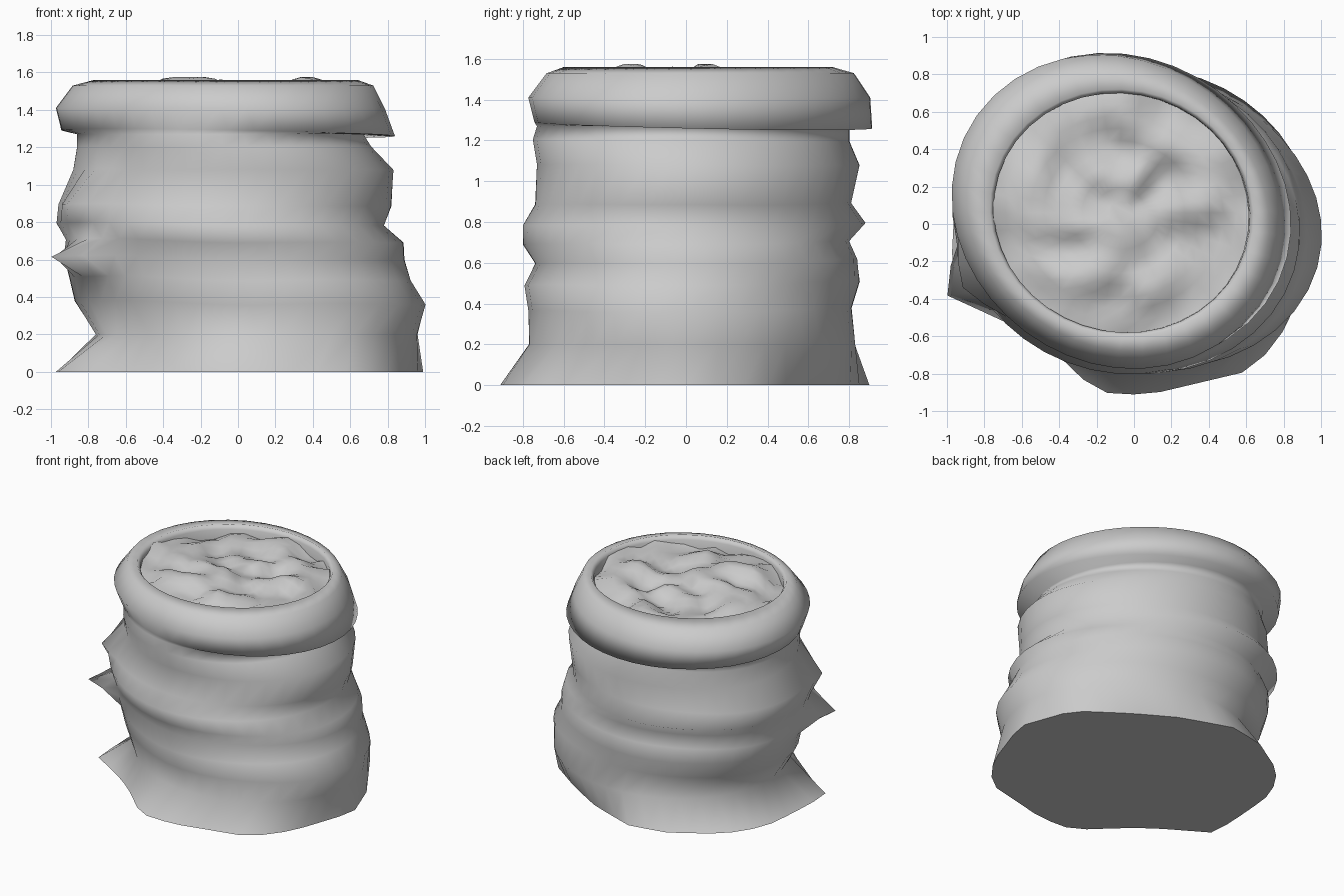
import bpy, bmesh, math
from mathutils import Vector, noise

if "Cube" in bpy.data.objects:
    bpy.data.objects.remove(bpy.data.objects["Cube"])

N = 40
ANGLES = [2 * math.pi * i / N for i in range(N)]


def oval(z, x0, x1, y0, y1, tilt=0.0, spikes=(), skew=0.03):
    """Ring with separate extents; tilt lowers the back-right edge, skew stretches it diagonally."""
    cx, cy = (x0 + x1) / 2, (y0 + y1) / 2
    ring = []
    for a in ANGLES:
        k = 1.0 - skew * math.sin(2 * a)
        for deg, width, amount in spikes:
            d = abs((math.degrees(a) - deg + 180) % 360 - 180)
            k += amount * max(0, 1 - d / width)
        ring.append(Vector((cx + (x1 - x0) / 2 * math.cos(a) * k,
                            cy + (y1 - y0) / 2 * math.sin(a) * k,
                            z - tilt * math.cos(a - math.pi / 4))))
    return ring


def outline_ring(z, pts):
    """Ring sampled from an irregular polygon around the origin."""
    ring = []
    for a in ANGLES:
        d = Vector((math.cos(a), math.sin(a)))
        for p, q in zip(pts, pts[1:] + pts[:1]):
            p, q = Vector(p), Vector(q)
            e = q - p
            den = d.x * e.y - d.y * e.x
            if abs(den) < 1e-9:
                continue
            t = (p.x * e.y - p.y * e.x) / den
            s = (p.x * d.y - p.y * d.x) / den
            if t > 0 and -1e-6 <= s <= 1 + 1e-6:
                ring.append(Vector((d.x * t, d.y * t, z)))
                break
    return ring


def loft(name, rings, cap_start=False, cap_end=False, angle=180):
    bm = bmesh.new()
    vs = [[bm.verts.new(v) for v in r] for r in rings]
    for a, b in zip(vs, vs[1:]):
        for i in range(N):
            j = (i + 1) % N
            bm.faces.new((a[i], a[j], b[j], b[i]))
    if cap_start:  # separate vertices keep the bottom edge crisp
        bm.faces.new([bm.verts.new(v) for v in reversed(rings[0])])
    if cap_end:
        bm.faces.new(vs[-1])
    me = bpy.data.meshes.new(name)
    bm.to_mesh(me)
    bm.free()
    ob = bpy.data.objects.new(name, me)
    bpy.context.collection.objects.link(ob)
    bpy.ops.object.select_all(action='DESELECT')
    ob.select_set(True)
    bpy.context.view_layer.objects.active = ob
    bpy.ops.object.shade_smooth_by_angle(angle=math.radians(angle))
    return ob


# Creased cloth body with a flared, uneven foot
foot = [(0.99, 0.0), (0.86, 0.36), (0.52, 0.60), (0.23, 0.77), (-0.14, 0.90),
        (-0.42, 0.85), (-0.76, 0.64), (-0.93, 0.38), (-0.96, 0.10), (-0.98, -0.30),
        (-0.62, -0.52), (-0.45, -0.66), (-0.20, -0.90), (0.07, -0.915),
        (0.64, -0.78), (0.83, -0.53), (0.97, -0.13)]
body = [outline_ring(0, foot),
        oval(0.20, -0.76, 0.96, -0.77, 0.83),
        oval(0.37, -0.87, 1.00, -0.77, 0.81, skew=0.05),
        oval(0.50, -0.90, 0.92, -0.79, 0.85, skew=0.05),
        oval(0.61, -0.93, 0.89, -0.74, 0.84, spikes=[(207, 20, 0.23)]),
        oval(0.70, -0.92, 0.885, -0.80, 0.80),
        oval(0.79, -0.97, 0.78, -0.80, 0.88, skew=0.04),
        oval(0.89, -0.96, 0.82, -0.74, 0.81, spikes=[(207, 18, 0.09)]),
        oval(1.08, -0.88, 0.83, -0.73, 0.85, skew=0.045),
        oval(1.20, -0.86, 0.71, -0.75, 0.80, skew=0.045),
        oval(1.27, -0.86, 0.67, -0.73, 0.80, skew=0.045)]
# slanting wrinkles
for ring in body[2:-1]:
    for v in ring:
        v.z += 0.02 * noise.noise(Vector((v.x * 1.5, v.y * 1.5, v.z)))

# Rolled-over rim, continuous with the cloth
S = 0.055
rim = [oval(1.275, -0.94, 0.835, -0.74, 0.91, tilt=0.025, skew=S),
       oval(1.41, -0.97, 0.78, -0.77, 0.90, skew=S),
       oval(1.53, -0.88, 0.72, -0.68, 0.82, skew=S),
       oval(1.56, -0.77, 0.64, -0.60, 0.72, skew=0.02),
       oval(1.53, -0.75, 0.62, -0.58, 0.70, skew=0.02),
       oval(1.42, -0.75, 0.61, -0.58, 0.70, skew=0.02)]
loft("cloth_sack", body + rim, cap_start=True)

# Lumpy filling
fill = []
for k in range(10):
    f = 1 - k / 10
    ring = oval(1.5, -0.07 - 0.685 * f, -0.07 + 0.685 * f,
                0.06 - 0.645 * f, 0.06 + 0.645 * f, skew=0.02)
    for v in ring:
        n = noise.noise(Vector((v.x * 5.5, v.y * 5.5, 2.3)))
        v.z = 1.505 + max(-0.05, min(0.07, 0.10 * n))
    fill.append(ring)
loft("filling", fill, cap_end=True)
